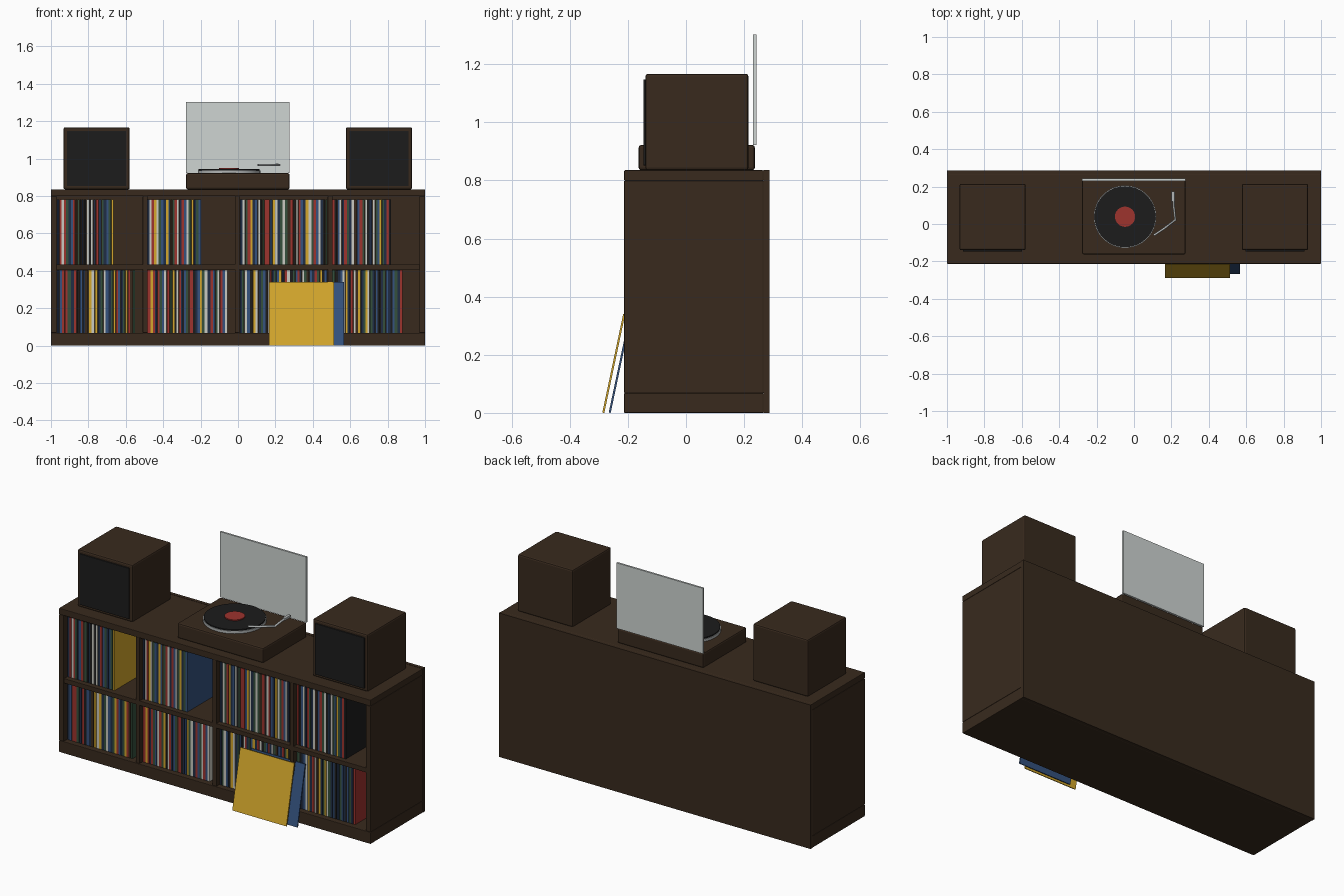
import bpy, bmesh, math, random
from mathutils import Matrix, Vector

random.seed(7)
if "Cube" in bpy.data.objects:
    bpy.data.objects.remove(bpy.data.objects["Cube"])


def material(name, r, g, b):
    m = bpy.data.materials.new(name)
    m.use_nodes = True
    m.diffuse_color = (r, g, b, 1)
    m.node_tree.nodes["Principled BSDF"].inputs["Base Color"].default_value = (r, g, b, 1)
    return m


WOOD = material("dark wood", 0.040, 0.023, 0.0125)
BLACK = material("charcoal", 0.0115, 0.0115, 0.0115)
RED = material("red", 0.34, 0.033, 0.027)
YELLOW = material("ochre yellow", 0.66, 0.39, 0.025)
BLUE = material("blue", 0.035, 0.085, 0.21)
NAVY = material("navy", 0.014, 0.026, 0.06)
GREEN = material("green", 0.035, 0.08, 0.045)
CREAM = material("cream", 0.60, 0.60, 0.54)
SMOKE = material("smoky grey", 0.62, 0.66, 0.645)
SILVER = material("silver", 0.45, 0.47, 0.47)


def add_box(bm, lo, hi, index=0):
    lo, hi = Vector(lo), Vector(hi)
    mat = Matrix.Translation((lo + hi) / 2) @ Matrix.Diagonal((*(hi - lo), 1))
    verts = bmesh.ops.create_cube(bm, size=1, matrix=mat)["verts"]
    for f in {f for v in verts for f in v.link_faces}:
        f.material_index = index


def finish(name, bm, mats, bevel=0):
    mesh = bpy.data.meshes.new(name)
    bm.to_mesh(mesh)
    bm.free()
    for m in mats:
        mesh.materials.append(m)
    ob = bpy.data.objects.new(name, mesh)
    bpy.context.collection.objects.link(ob)
    if bevel:
        mod = ob.modifiers.new("soft edges", "BEVEL")
        mod.width = bevel
        mod.segments = 2
    return ob


def box(name, lo, hi, mat, bevel=0):
    bm = bmesh.new()
    add_box(bm, lo, hi)
    return finish(name, bm, [mat], bevel)


def disc(name, x, y, z0, z1, radius, mat):
    bm = bmesh.new()
    bmesh.ops.create_cone(bm, cap_ends=True, segments=64, radius1=radius, radius2=radius,
                          depth=z1 - z0, matrix=Matrix.Translation((x, y, (z0 + z1) / 2)))
    for f in bm.faces:
        f.smooth = len(f.verts) == 4
    for e in bm.edges:
        e.smooth = all(f.smooth for f in e.link_faces)
    return finish(name, bm, [mat])


# Cabinet carcass
FRONT, BACK = -0.213, 0.287
FLOOR, SHELF, CEILING, TOP = 0.068, 0.433, 0.799, 0.835
INNER = BACK - 0.02
box("base", (-1, FRONT, 0), (1, INNER, FLOOR), WOOD, 0.003)
box("top_board", (-1, FRONT, CEILING), (1, INNER, TOP), WOOD, 0.003)
box("back_panel", (-1, INNER, 0), (1, BACK, TOP), WOOD)
box("middle_shelf", (-0.97, FRONT + 0.003, SHELF - 0.027), (0.97, INNER, SHELF), WOOD, 0.002)
for side, s in (("left", 1), ("right", -1)):
    box(side + "_side_panel", (min(s, s * 0.97), FRONT, FLOOR),
        (max(s, s * 0.97), INNER, CEILING), WOOD, 0.003)
for i, x in enumerate((-0.497, -0.004, 0.492)):
    box(f"divider_{i + 1}", (x - 0.0125, FRONT + 0.003, FLOOR),
        (x + 0.0125, INNER, CEILING), WOOD, 0.002)

# Rows of record sleeves, one letter for the colour of each sleeve
SLEEVES = [RED, YELLOW, BLUE, NAVY, GREEN, CREAM, BLACK, WOOD]
LETTERS = "RYBNGCKW"


def record_row(name, x0, x1, z, height, order):
    bm = bmesh.new()
    widths = [random.uniform(0.8, 1.2) for _ in order]
    scale = (x1 - x0) / sum(widths)
    x = x0
    for letter, width in zip(order, widths):
        w = width * scale
        add_box(bm, (x, -0.18, z), (x + w - 0.001, 0.165, z + height), LETTERS.index(letter))
        x += w
    finish(name, bm, SLEEVES)


UPPER = [
    (-0.967, -0.665, "NRCRGNBRWGKNKCKCNRBGNBGY"),
    (-0.483, -0.198, "NCRYCGBNYBWGRCNRBCGYNGB"),
    (0.01, 0.478, "NCGRYNBCKGRRBYCNGCGWRKCRBNYCGRBCNKG"),
    (0.506, 0.82, "RKBCNRGNCWBRGCKNCGBYGNRK"),
]
LOWER = [
    (-0.967, -0.55, "NBRRGNRKBNWYCYNGCBNGYRBNGYRWG"),
    (-0.483, -0.055, "RYRNRGBCRGYKCRNBGWRKNBYGCNRBGCRBC"),
    (0.01, 0.478, "NGCBKYCNGBKCRNGBYNRCKGBRNCGWBNRGYKB"),
    (0.506, 0.88, "GKNBCYNRCWYNGYCGNBKNGBNKBGNR"),
]
for label, row, z, h in (("upper", UPPER, SHELF, 0.347), ("lower", LOWER, FLOOR, 0.335)):
    for i, (x0, x1, order) in enumerate(row):
        record_row(f"{label}_records_{i + 1}", x0, x1, z, h, order)

# Speakers with front grilles
for side, x in (("left", 0.754), ("right", -0.756)):
    box(side + "_speaker", (x - 0.177, -0.14, TOP), (x + 0.177, 0.215, 1.167), WOOD, 0.009)
    box(side + "_speaker_grille", (x - 0.158, -0.147, 0.852), (x + 0.158, -0.138, 1.147), BLACK, 0.002)

# Turntable
box("turntable_plinth", (-0.277, -0.163, TOP), (0.276, 0.237, 0.922), WOOD, 0.009)
box("turntable_lid", (-0.278, 0.231, 0.922), (0.276, 0.242, 1.302), SMOKE)
CX, CY = -0.048, 0.039
disc("platter", CX, CY, 0.922, 0.937, 0.167, SILVER)
disc("record", CX, CY, 0.937, 0.944, 0.163, BLACK)
disc("record_label", CX, CY, 0.944, 0.950, 0.054, RED)

# Bent tonearm
curve = bpy.data.curves.new("tonearm", "CURVE")
curve.dimensions = "3D"
curve.bevel_depth = 0.0065
curve.bevel_resolution = 1
curve.use_fill_caps = True
path = [(0.209, 0.174), (0.213, 0.09), (0.221, 0.022), (0.16, -0.025), (0.107, -0.06)]
spline = curve.splines.new("POLY")
spline.points.add(len(path) - 1)
for point, (x, y) in zip(spline.points, path):
    point.co = (x, y, 0.966, 1)
curve.materials.append(SILVER)
bpy.context.collection.objects.link(bpy.data.objects.new("tonearm", curve))
box("tonearm_counterweight", (0.201, 0.12, 0.959), (0.218, 0.174, 0.973), SILVER, 0.002)

# Sleeves leaning against the cabinet
for name, x, y, mat in (("front_leaning_sleeve", 0.165, -0.288, YELLOW),
                        ("rear_leaning_sleeve", 0.22, -0.266, BLUE)):
    sleeve = box(name, (0, 0, 0), (0.347, 0.007, 0.347), mat)
    sleeve.location = (x, y, 0.001)
    sleeve.rotation_euler.x = -math.atan2(0.072, 0.34)
